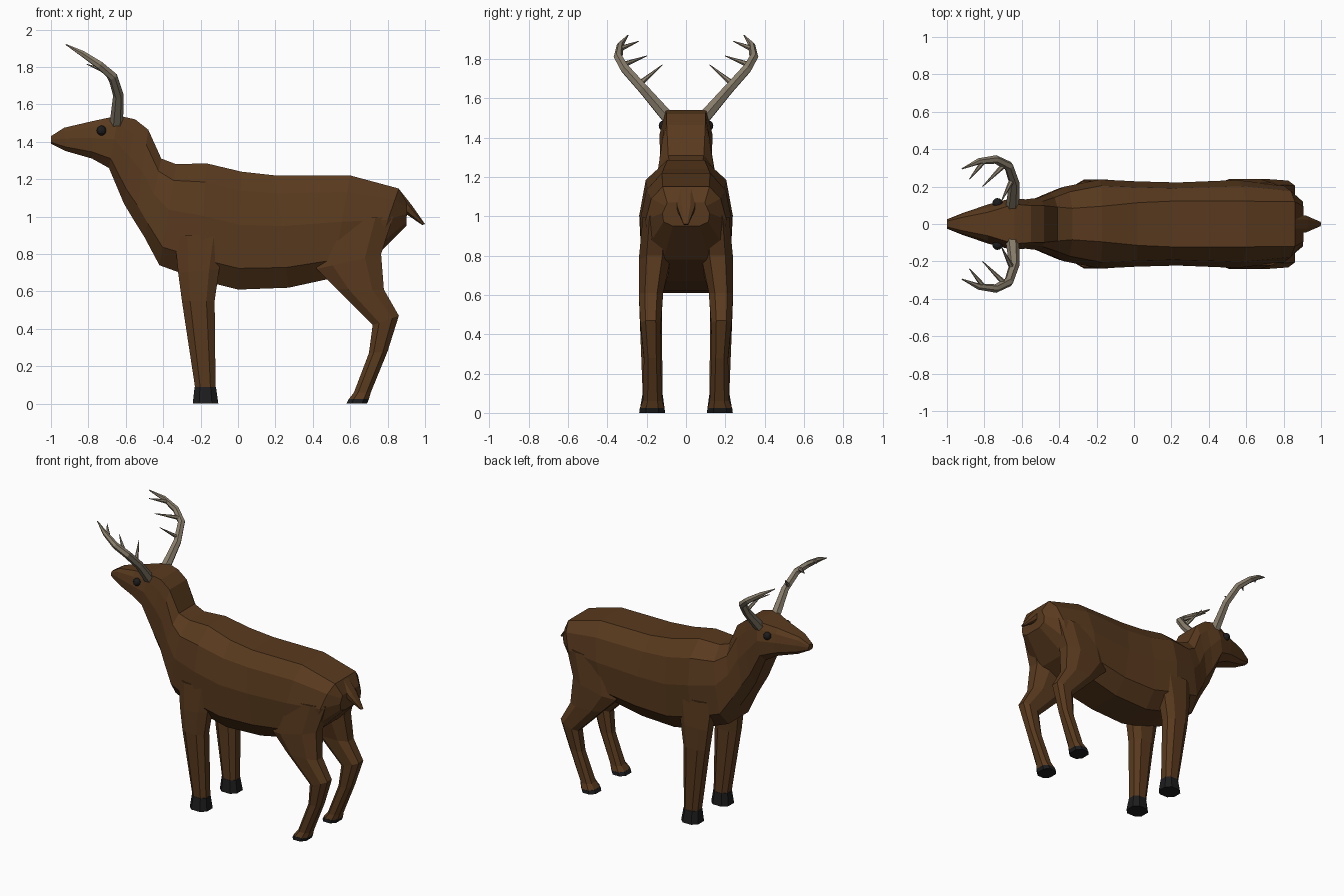
import bpy, bmesh
from mathutils import Vector


def material(name, color):
    m = bpy.data.materials.new(name)
    m.diffuse_color = (*color, 1)
    return m


FUR = material("brown_fur", (0.10, 0.042, 0.013))
DARK = material("dark_horn", (0.012, 0.012, 0.013))
BONE = material("antler_bone", (0.25, 0.21, 0.15))


def loft(name, rings, section, mat):
    """Skin rings (x1, z1, x2, z2, y_centre, half_width, edge_fraction) from end 1 to end 2.
    section holds (side, along) pairs for one half; side None uses the ring's edge fraction."""
    bm = bmesh.new()
    loops = []
    for x1, z1, x2, z2, yc, w, edge in rings:
        half = [((edge if s is None else s) * w, t) for s, t in section]
        outline = half + [(-s, t) for s, t in reversed(half)]
        loops.append([bm.verts.new((x1 + (x2 - x1) * t, yc + s, z1 + (z2 - z1) * t))
                      for s, t in outline])
    n = len(loops[0])
    for a, b in zip(loops, loops[1:]):
        for i in range(n):
            j = (i + 1) % n
            bm.faces.new((a[i], a[j], b[j], b[i]))
    bm.faces.new(loops[0])
    bm.faces.new(loops[-1][::-1])
    bmesh.ops.recalc_face_normals(bm, faces=bm.faces)
    me = bpy.data.meshes.new(name)
    bm.to_mesh(me)
    bm.free()
    me.materials.append(mat)
    ob = bpy.data.objects.new(name, me)
    bpy.context.collection.objects.link(ob)
    return ob


# Body, neck and head as one skin
torso_section = [(None, 0), (0.86, 0.16), (1, 0.45), (0.95, 0.82), (0.56, 1)]
loft("body", [
    (-1.00, 1.43, -1.00, 1.39, 0, 0.025, 0.6),
    (-0.93, 1.475, -0.92, 1.35, 0, 0.055, 0.6),
    (-0.78, 1.51, -0.78, 1.31, 0, 0.105, 0.6),
    (-0.64, 1.54, -0.69, 1.26, 0, 0.135, 0.78),
    (-0.55, 1.52, -0.61, 1.07, 0, 0.132, 0.75),
    (-0.48, 1.465, -0.55, 0.97, 0, 0.14, 0.7),
    (-0.41, 1.31, -0.50, 0.89, 0, 0.165, 0.55),
    (-0.33, 1.28, -0.42, 0.74, 0, 0.20, 0.42),
    (-0.17, 1.285, -0.20, 0.66, 0, 0.238, 0.4),
    (0.02, 1.24, 0.00, 0.61, 0, 0.228, 0.5),
    (0.20, 1.22, 0.27, 0.62, 0, 0.222, 0.55),
    (0.60, 1.22, 0.50, 0.67, 0, 0.235, 0.52),
    (0.86, 1.15, 0.73, 0.78, 0, 0.205, 0.58),
    (0.905, 1.07, 0.90, 0.95, 0, 0.12, 0.8),
], torso_section, FUR)

# Tail
limb_section = [(None, 0), (1, 0.25), (1, 0.75), (None, 1)]
loft("tail", [
    (0.86, 1.148, 0.86, 1.04, 0, 0.05, 0.5),
    (0.93, 1.06, 0.89, 1.02, 0, 0.045, 0.5),
    (1.00, 0.96, 0.985, 0.955, 0, 0.012, 0.5),
], limb_section, FUR)

# Legs: (front x, z, back x, z, y centre, half width, edge fraction)
front_leg = [
    (-0.34, 0.90, -0.06, 0.90, 0.16, 0.07, 0.5),
    (-0.32, 0.70, -0.10, 0.72, 0.175, 0.064, 0.5),
    (-0.30, 0.55, -0.125, 0.55, 0.18, 0.058, 0.5),
    (-0.23, 0.09, -0.12, 0.09, 0.17, 0.05, 0.5),
]
front_hoof = [
    (-0.232, 0.09, -0.118, 0.09, 0.17, 0.052, 0.5),
    (-0.242, 0.0, -0.105, 0.0, 0.172, 0.066, 0.5),
]
hind_leg = [
    (0.45, 0.98, 0.83, 1.00, 0.15, 0.07, 0.5),
    (0.42, 0.72, 0.765, 0.80, 0.16, 0.08, 0.5),
    (0.53, 0.61, 0.78, 0.61, 0.178, 0.062, 0.5),
    (0.72, 0.42, 0.86, 0.47, 0.18, 0.052, 0.5),
    (0.70, 0.27, 0.80, 0.28, 0.172, 0.042, 0.5),
    (0.62, 0.06, 0.71, 0.06, 0.17, 0.05, 0.5),
    (0.593, 0.025, 0.70, 0.025, 0.172, 0.062, 0.5),
]
hind_hoof = [
    (0.592, 0.025, 0.70, 0.025, 0.172, 0.063, 0.5),
    (0.58, 0.0, 0.69, 0.0, 0.172, 0.065, 0.5),
]


def tube(name, points, mat):
    """Faceted tapering tube through (x, y, z, radius) points."""
    cu = bpy.data.curves.new(name, 'CURVE')
    cu.dimensions = '3D'
    cu.bevel_depth = 1
    cu.bevel_resolution = 1
    cu.use_fill_caps = True
    sp = cu.splines.new('POLY')
    sp.points.add(len(points) - 1)
    sp.use_smooth = False
    for p, (x, y, z, r) in zip(sp.points, points):
        p.co = (x, y, z, 1)
        p.radius = r
    cu.materials.append(mat)
    ob = bpy.data.objects.new(name, cu)
    bpy.context.collection.objects.link(ob)


beam = [(-0.65, 0.09, 1.50, 0.036), (-0.64, 0.22, 1.65, 0.028), (-0.67, 0.31, 1.75, 0.026),
        (-0.74, 0.345, 1.81, 0.023), (-0.83, 0.335, 1.87, 0.017), (-0.92, 0.295, 1.92, 0.003)]
tines = [((-0.65, 0.24, 1.67), (-0.71, 0.12, 1.77)),
         ((-0.69, 0.32, 1.77), (-0.81, 0.20, 1.815)),
         ((-0.80, 0.34, 1.85), (-0.88, 0.24, 1.89))]

# Everything that comes in left and right pairs
for side, s in (("left", -1), ("right", 1)):
    for name, rings, mat in (("front_leg", front_leg, FUR), ("front_hoof", front_hoof, DARK),
                             ("hind_leg", hind_leg, FUR), ("hind_hoof", hind_hoof, DARK)):
        loft(f"{name}_{side}", [(*r[:4], s * r[4], *r[5:]) for r in rings], limb_section, mat)
    tube(f"antler_{side}", [(x, s * y, z, r) for x, y, z, r in beam], BONE)
    for i, (a, b) in enumerate(tines):
        tube(f"antler_tine_{side}_{i + 1}", [(a[0], s * a[1], a[2], 0.016),
                                             (b[0], s * b[1], b[2], 0.002)], BONE)
    bpy.ops.mesh.primitive_uv_sphere_add(segments=10, ring_count=6, radius=0.027,
                                         location=(-0.73, s * 0.112, 1.46))
    eye = bpy.context.object
    eye.name = f"eye_{side}"
    eye.data.materials.append(DARK)
